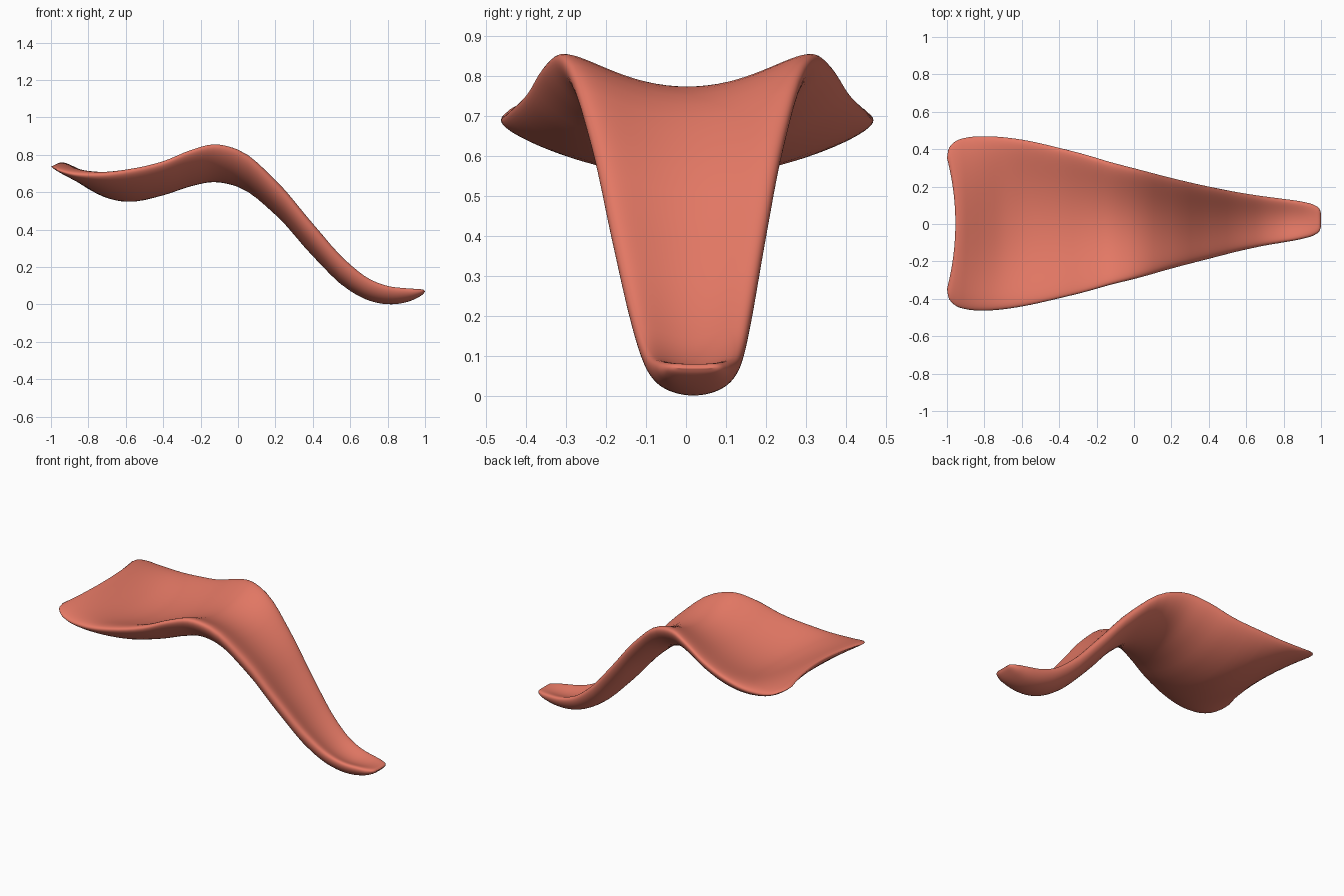
import bpy, bmesh, math

if "Cube" in bpy.data.objects:
    bpy.data.objects.remove(bpy.data.objects["Cube"])

# Stations along the tongue: x, centre y, half width, mid z, rim z, thickness
STATIONS = [
    (-1.00, 0.003, 0.350, 0.752, 0.738, 0.000),
    (-0.988, 0.003, 0.405, 0.745, 0.730, 0.030),
    (-0.95, 0.003, 0.442, 0.728, 0.714, 0.052),
    (-0.90, 0.003, 0.458, 0.702, 0.700, 0.068),
    (-0.80, 0.003, 0.466, 0.654, 0.690, 0.086),
    (-0.70, 0.004, 0.460, 0.616, 0.692, 0.096),
    (-0.60, 0.005, 0.446, 0.601, 0.705, 0.104),
    (-0.40, 0.005, 0.402, 0.637, 0.750, 0.107),
    (-0.25, 0.004, 0.364, 0.688, 0.810, 0.112),
    (-0.13, 0.003, 0.329, 0.714, 0.838, 0.120),
    (0.00, 0.002, 0.296, 0.690, 0.808, 0.124),
    (0.20, 0.004, 0.242, 0.547, 0.637, 0.136),
    (0.40, 0.007, 0.193, 0.325, 0.402, 0.134),
    (0.60, 0.013, 0.149, 0.128, 0.186, 0.112),
    (0.70, 0.016, 0.131, 0.067, 0.116, 0.092),
    (0.80, 0.018, 0.116, 0.039, 0.081, 0.076),
    (0.90, 0.020, 0.099, 0.043, 0.070, 0.062),
    (0.96, 0.021, 0.082, 0.057, 0.068, 0.043),
    (0.99, 0.022, 0.062, 0.067, 0.070, 0.023),
    (1.00, 0.022, 0.035, 0.070, 0.070, 0.000),
]
STEPS, SIDES = 4, 80


def smooth_rows(rows, steps):
    """Cubic interpolation with tangents scaled to the station spacing."""
    s = [0.0]
    for a, b in zip(rows, rows[1:]):
        s.append(s[-1] + math.hypot(b[0] - a[0], b[2] - a[2], b[3] - a[3]))
    last = len(rows) - 1

    def slope(i, c):
        if i == 0 or i == last:
            j = max(i - 1, 0)
            return (rows[j + 1][c] - rows[j][c]) / (s[j + 1] - s[j])
        h0, h1 = s[i] - s[i - 1], s[i + 1] - s[i]
        d0 = (rows[i][c] - rows[i - 1][c]) / h0
        d1 = (rows[i + 1][c] - rows[i][c]) / h1
        return (d0 * h1 + d1 * h0) / (h0 + h1)

    out = []
    for i in range(last):
        h = s[i + 1] - s[i]
        for k in range(steps):
            t = k / steps
            out.append([(2 * t ** 3 - 3 * t * t + 1) * rows[i][c]
                        + (t ** 3 - 2 * t * t + t) * h * slope(i, c)
                        + (3 * t * t - 2 * t ** 3) * rows[i + 1][c]
                        + (t ** 3 - t * t) * h * slope(i + 1, c) for c in range(6)])
    return out + [list(rows[-1])]


def section(bm, row):
    """Dished cross-section with rounded, raised rims."""
    x, yc, hw, mid, rim, thick = row
    back = max(0.0, (-x - 0.6) / 0.4) ** 2
    ring = []
    for k in range(SIDES):
        a = 2 * math.pi * k / SIDES
        t = math.cos(a)
        side = 1 if math.sin(a) >= 0 else -1
        z = mid + (rim - mid) * t * t + side * thick / 2 * math.sqrt(max(0, 1 - abs(t) ** 5.5))
        ring.append(bm.verts.new((x + 0.045 * back * (1 - t * t), yc + hw * t, z)))
    return ring


# Tongue body: loft of the sections, pinched shut at both ends
bm = bmesh.new()
rings = [section(bm, r) for r in smooth_rows(STATIONS, STEPS)]
for a, b in zip(rings, rings[1:]):
    for k in range(SIDES):
        n = (k + 1) % SIDES
        bm.faces.new((a[k], a[n], b[n], b[k]))
ends = rings[0] + rings[-1]
bmesh.ops.remove_doubles(bm, verts=ends, dist=0.00001)
bmesh.ops.recalc_face_normals(bm, faces=bm.faces)
for f in bm.faces:
    f.smooth = True
mesh = bpy.data.meshes.new("tongue")
bm.to_mesh(mesh)
bm.free()
tongue = bpy.data.objects.new("tongue", mesh)
bpy.context.collection.objects.link(tongue)

# Salmon pink material
mat = bpy.data.materials.new("salmon_pink")
mat.diffuse_color = (0.78, 0.19, 0.13, 1)
mat.use_nodes = True
mat.node_tree.nodes["Principled BSDF"].inputs["Base Color"].default_value = mat.diffuse_color
mesh.materials.append(mat)
